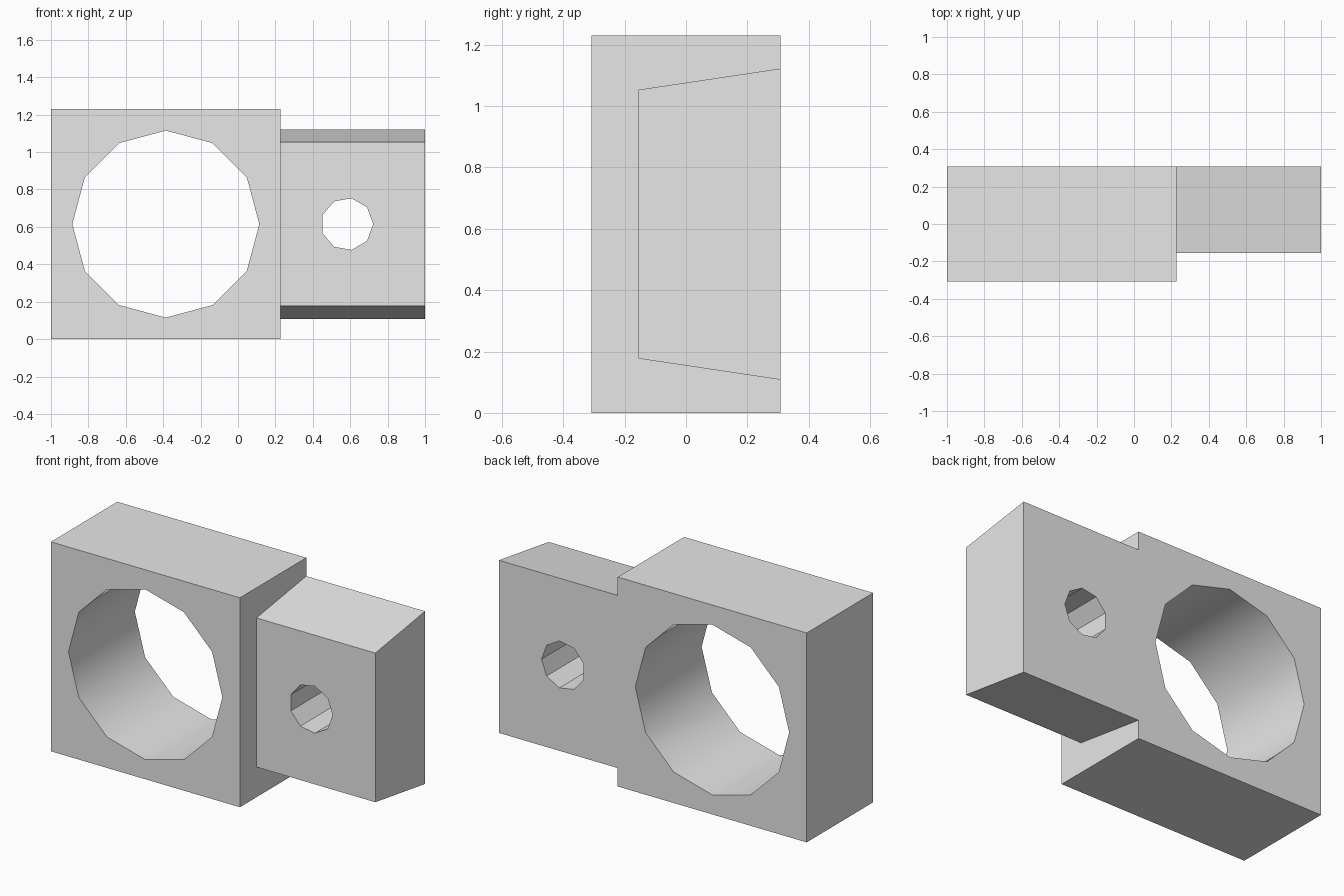
import bpy
import bmesh
from math import cos, sin, radians, tau

cube = bpy.data.objects.get("Cube")
if cube:
    bpy.data.objects.remove(cube, do_unlink=True)

grey = bpy.data.materials.new("plain grey")
grey.use_nodes = True
grey.diffuse_color = (0.8, 0.8, 0.8, 1)
grey.node_tree.nodes["Principled BSDF"].inputs["Base Color"].default_value = (0.8, 0.8, 0.8, 1)

MID = 0.615    # mid height of both blocks and both holes
BACK = 0.308   # shared rear plane
JOIN = 0.228   # right end of the large block


def prism(name, profile, direction):
    """Extrude a closed profile along a direction into a solid."""
    bm = bmesh.new()
    face = bm.faces.new([bm.verts.new(p) for p in profile])
    top = bmesh.ops.extrude_face_region(bm, geom=[face])["geom"]
    bmesh.ops.translate(bm, vec=direction,
                        verts=[v for v in top if isinstance(v, bmesh.types.BMVert)])
    bmesh.ops.recalc_face_normals(bm, faces=bm.faces)
    mesh = bpy.data.meshes.new(name)
    bm.to_mesh(mesh)
    bm.free()
    mesh.materials.append(grey)
    obj = bpy.data.objects.new(name, mesh)
    bpy.context.collection.objects.link(obj)
    return obj


def hole_cutter(name, x, radius, sides):
    ring = [(x + radius * cos(tau * i / sides), -0.5, MID + radius * sin(tau * i / sides))
            for i in range(sides)]
    return prism(name, ring, (0, 1, 0))


def combine(target, other, operation):
    """Apply a boolean and remove the operand."""
    mod = target.modifiers.new(operation, 'BOOLEAN')
    mod.operation = operation
    mod.solver = 'EXACT'
    mod.object = other
    bpy.context.view_layer.objects.active = target
    bpy.ops.object.modifier_apply(modifier=mod.name)
    bpy.data.objects.remove(other, do_unlink=True)


# Large square block
bracket = prism("bracket", [(-1, -BACK, 0), (-1, BACK, 0),
                            (-1, BACK, 2 * MID), (-1, -BACK, 2 * MID)], (1 + JOIN, 0, 0))

# Tapered side block, wider at the rear, sunk slightly into the large one
start = JOIN - 0.05
tongue = prism("tongue", [(start, -0.154, MID - 0.438), (start, BACK, MID - 0.507),
                          (start, BACK, MID + 0.507), (start, -0.154, MID + 0.438)],
               (1 - start, 0, 0))
combine(bracket, tongue, 'UNION')

# Through holes
combine(bracket, hole_cutter("large_hole", -0.386, 0.5, 12), 'DIFFERENCE')
combine(bracket, hole_cutter("small_hole", 0.583, 0.14, 9), 'DIFFERENCE')

# Smooth the large bore, keep everything else faceted
bpy.ops.object.select_all(action='DESELECT')
bracket.select_set(True)
bpy.context.view_layer.objects.active = bracket
bpy.ops.object.shade_smooth_by_angle(angle=radians(35))
